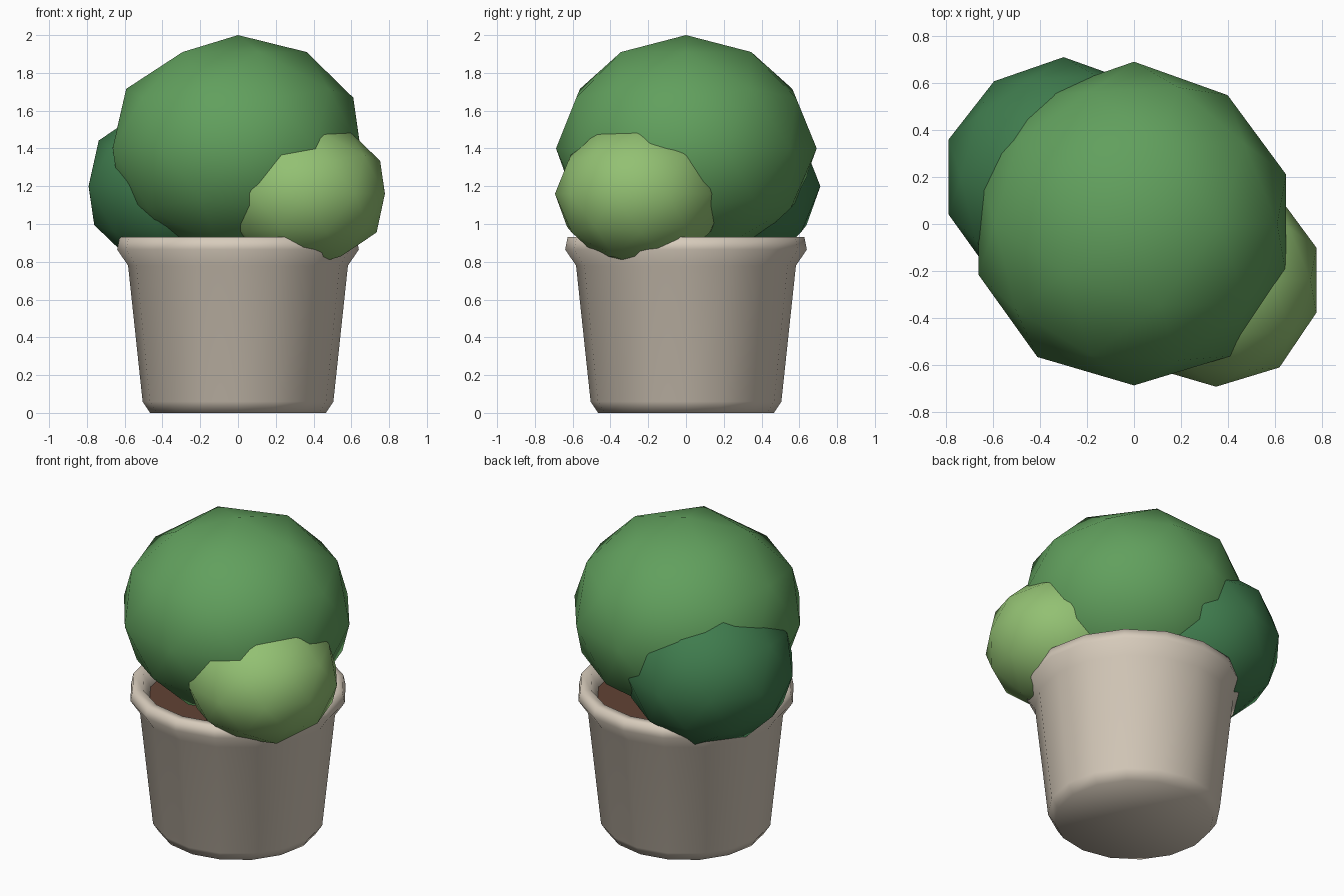
import bpy, math

if "Cube" in bpy.data.objects:
    bpy.data.objects.remove(bpy.data.objects["Cube"])


def paint(obj, name, color):
    mat = bpy.data.materials.new(name)
    mat.diffuse_color = (*color, 1)
    mat.use_nodes = True
    mat.node_tree.nodes["Principled BSDF"].inputs["Base Color"].default_value = mat.diffuse_color
    obj.data.materials.append(mat)


def lathe(name, profile, sides=16):
    """Revolve (radius, z) points about z; radius 0 makes a pole."""
    verts, rings, faces = [], [], []
    for r, z in profile:
        n = sides if r > 0 else 1
        rings.append([len(verts) + i for i in range(n)])
        for i in range(n):
            a = 2 * math.pi * i / sides
            verts.append((r * math.cos(a), r * math.sin(a), z))
    for lo, hi in zip(rings, rings[1:]):
        for i in range(sides):
            j = (i + 1) % sides
            quad = [lo[i % len(lo)], lo[j % len(lo)], hi[j % len(hi)], hi[i % len(hi)]]
            faces.append(list(dict.fromkeys(quad)))
    mesh = bpy.data.meshes.new(name)
    mesh.from_pydata(verts, [], faces)
    mesh.shade_smooth()
    obj = bpy.data.objects.new(name, mesh)
    bpy.context.collection.objects.link(obj)
    return obj


def leaf_ball(name, center, radius, height, color):
    bpy.ops.mesh.primitive_ico_sphere_add(subdivisions=2, radius=1, location=center)
    obj = bpy.context.object
    obj.name = name
    for v in obj.data.vertices:
        # small uneven bulge gives the clipped-shrub outline
        k = 1 + 0.02 * math.sin(5 * v.co.x + 3 * v.co.y) * (1 - abs(v.co.z))
        v.co = (v.co.x * radius * k, v.co.y * radius * k, v.co.z * height)
    obj.data.shade_smooth()
    paint(obj, name + "_green", color)


# Tapered pot with a flared, rounded rim and an inner wall
pot = lathe("pot", [(0, 0), (0.465, 0), (0.505, 0.06), (0.582, 0.78), (0.64, 0.865),
                    (0.627, 0.93), (0.565, 0.93), (0.525, 0.85), (0.515, 0.80)])
paint(pot, "pot_clay", (0.68, 0.60, 0.50))

# Soil disc
soil = lathe("soil", [(0.525, 0.85), (0, 0.86)])
paint(soil, "soil_brown", (0.12, 0.055, 0.035))

# Three overlapping leaf clumps
leaf_ball("main_bush", (0, 0, 1.4), 0.69, 0.60, (0.12, 0.35, 0.11))
leaf_ball("dark_bush", (-0.30, 0.20, 1.2), 0.51, 0.46, (0.05, 0.20, 0.075))
leaf_ball("light_bush", (0.35, -0.24, 1.16), 0.455, 0.39, (0.29, 0.53, 0.17))
